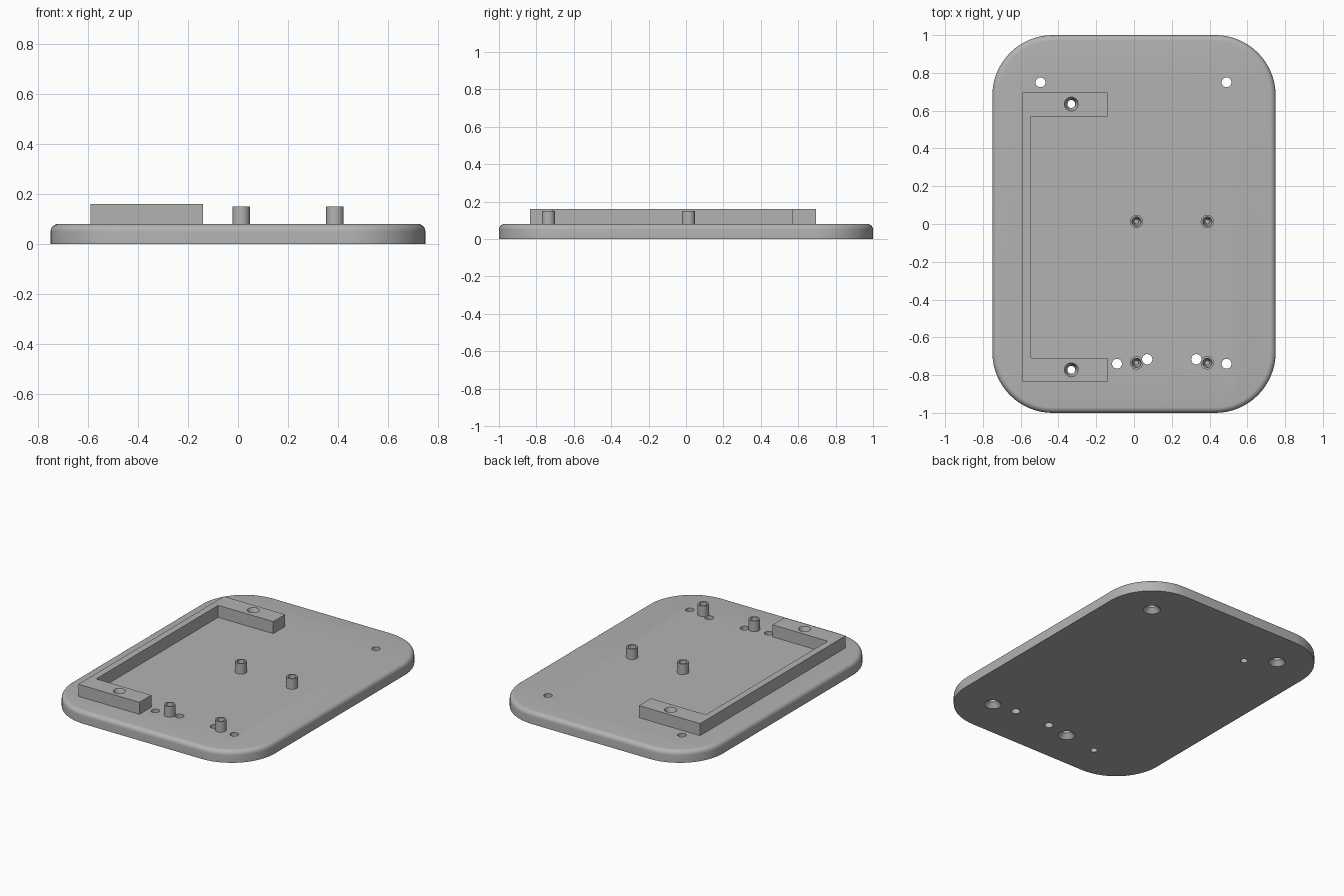
import bpy, bmesh, math

cube = bpy.data.objects.get("Cube")
if cube:
    bpy.data.objects.remove(cube, do_unlink=True)

grey = bpy.data.materials.new("plain_grey")
grey.use_nodes = True
colour = (0.45, 0.45, 0.45, 1)
grey.diffuse_color = colour
grey.node_tree.nodes["Principled BSDF"].inputs["Base Color"].default_value = colour


def loft(name, rings):
    """Solid through a stack of rings of equal length, capped at both ends."""
    bm = bmesh.new()
    loops = [[bm.verts.new(p) for p in ring] for ring in rings]
    n = len(loops[0])
    for a, b in zip(loops, loops[1:]):
        for i in range(n):
            j = (i + 1) % n
            bm.faces.new((a[i], a[j], b[j], b[i]))
    bm.faces.new(loops[0][::-1])
    bm.faces.new(loops[-1])
    bmesh.ops.recalc_face_normals(bm, faces=bm.faces)
    mesh = bpy.data.meshes.new(name)
    bm.to_mesh(mesh)
    bm.free()
    mesh.materials.append(grey)
    obj = bpy.data.objects.new(name, mesh)
    bpy.context.collection.objects.link(obj)
    return obj


def turned(name, x, y, profile, n=32):
    """Round solid from (radius, z) pairs."""
    return loft(name, [[(x + r * math.cos(2 * math.pi * i / n),
                         y + r * math.sin(2 * math.pi * i / n), z)
                        for i in range(n)] for r, z in profile])


def rounded_outline(inset, z, half_x=0.75, half_y=1.0, radius=0.32, steps=16):
    pts = []
    for k, (sx, sy) in enumerate([(1, 1), (-1, 1), (-1, -1), (1, -1)]):
        for i in range(steps + 1):
            a = math.pi / 2 * (k + i / steps)
            pts.append((sx * (half_x - radius) + (radius - inset) * math.cos(a),
                        sy * (half_y - radius) + (radius - inset) * math.sin(a), z))
    return pts


TOP = 0.08       # plate top
FILLET = 0.03

# Base plate with a rounded upper edge
rings = [rounded_outline(0, 0)]
for i in range(7):
    a = math.pi / 2 * i / 6
    rings.append(rounded_outline(FILLET * (1 - math.cos(a)),
                                 TOP - FILLET + FILLET * math.sin(a)))
plate = loft("base_plate", rings)

# U-shaped bracket
x0, x1, x2 = -0.59, -0.545, -0.14
u_shape = [(x0, -0.835), (x2, -0.835), (x2, -0.71), (x1, -0.71),
           (x1, 0.57), (x2, 0.57), (x2, 0.695), (x0, 0.695)]
bracket = loft("bracket", [[(x, y, z) for x, y in u_shape] for z in (TOP - 0.01, 0.16)])

# Standoff posts
post_spots = [(x, y) for x in (0.013, 0.388) for y in (0.013, -0.735)]
posts = [turned("standoff_post", x, y, [(0.035, TOP - 0.01), (0.035, 0.15)])
         for x, y in post_spots]

# Cutters: countersunk plate holes, plain holes, bracket holes, post bores
countersunk = [(-0.495, 0.75), (0.49, 0.75), (-0.09, -0.74), (0.49, -0.74)]
plain = [(0.07, -0.716), (0.33, -0.716)]
bracket_holes = [(-0.332, 0.635), (-0.332, -0.772)]
through = [turned("hole_cutter", x, y, [(0.054, -0.002), (0.026, 0.03), (0.026, 0.3)])
           for x, y in countersunk]
through += [turned("hole_cutter", x, y, [(0.027, -0.1), (0.027, 0.3)]) for x, y in plain]
through += [turned("hole_cutter", x, y, [(0.021, -0.1), (0.021, 0.12), (0.037, 0.16), (0.037, 0.3)])
            for x, y in bracket_holes]
bores = [turned("bore_cutter", x, y, [(0.012, 0.09), (0.024, 0.13), (0.024, 0.2)])
         for x, y in post_spots]


def cut(obj, cutters):
    for c in cutters:
        mod = obj.modifiers.new("hole", "BOOLEAN")
        mod.operation = "DIFFERENCE"
        mod.solver = "EXACT"
        mod.object = c
    bpy.context.view_layer.update()
    graph = bpy.context.evaluated_depsgraph_get()
    mesh = bpy.data.meshes.new_from_object(obj.evaluated_get(graph))
    obj.modifiers.clear()
    obj.data = mesh


cut(plate, through)
cut(bracket, through[-2:])
for post, bore in zip(posts, bores):
    cut(post, [bore] + through[4:6])
for c in through + bores:
    bpy.data.objects.remove(c, do_unlink=True)

# Smooth shading on the round surfaces, sharp elsewhere
bpy.ops.object.select_all(action="DESELECT")
for obj in [plate, bracket] + posts:
    obj.select_set(True)
bpy.context.view_layer.objects.active = plate
bpy.ops.object.shade_smooth_by_angle(angle=math.radians(30))
